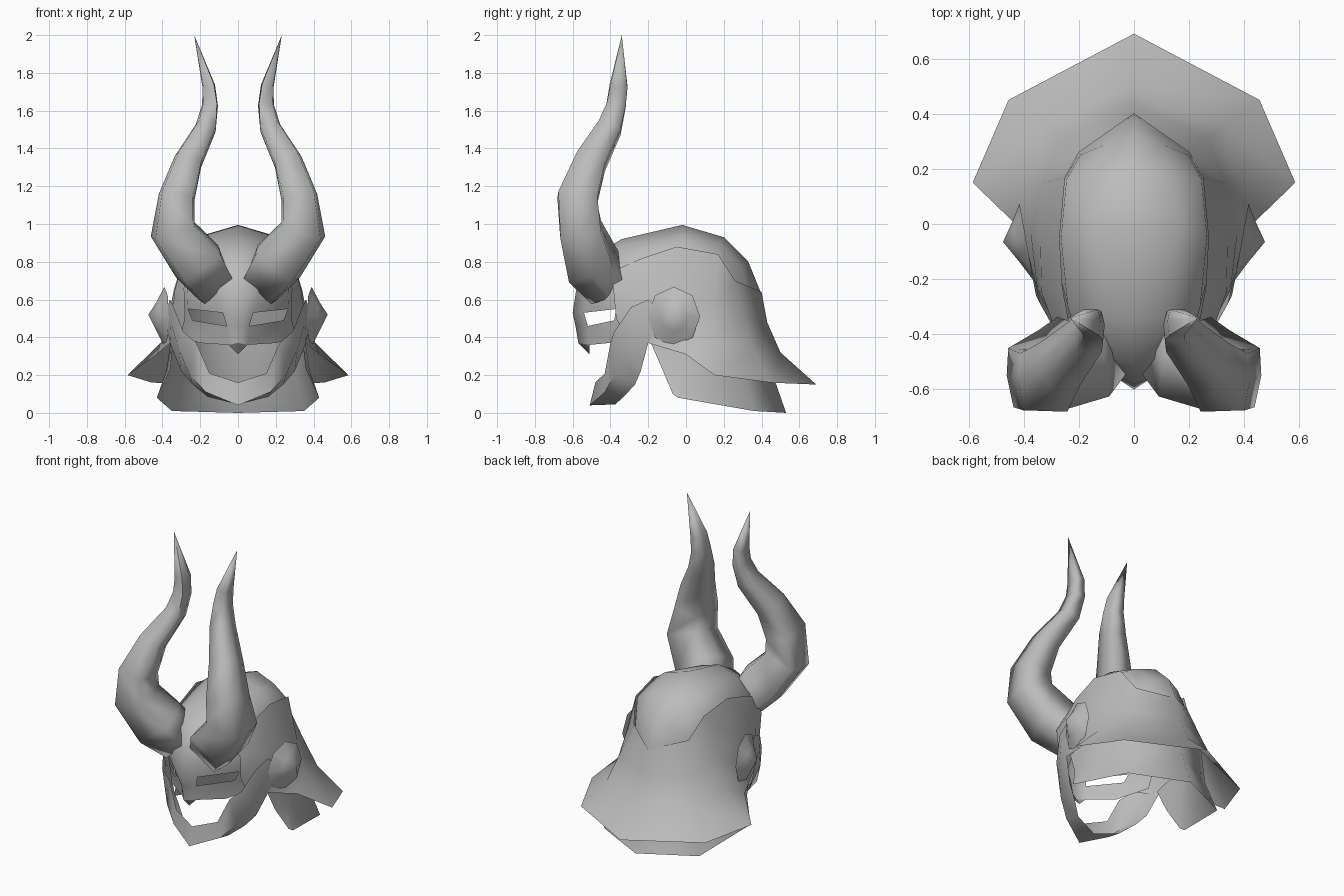
import bpy, bmesh, math
from mathutils import Vector

default_cube = bpy.data.objects.get("Cube")
if default_cube:
    bpy.data.objects.remove(default_cube, do_unlink=True)

# Single grey metal
metal = bpy.data.materials.new("grey metal")
metal.use_nodes = True
grey = (0.5, 0.5, 0.5, 1)
metal.diffuse_color = grey
metal.node_tree.nodes["Principled BSDF"].inputs["Base Color"].default_value = grey


def finish(name, bm, sharp_angle):
    """Turn a right-left half into a mirrored, smooth-shaded object."""
    mesh = bpy.data.meshes.new(name)
    bm.to_mesh(mesh)
    bm.free()
    mesh.materials.append(metal)
    part = bpy.data.objects.new(name, mesh)
    bpy.context.collection.objects.link(part)
    bpy.ops.object.select_all(action='DESELECT')
    part.select_set(True)
    bpy.context.view_layer.objects.active = part
    bpy.ops.object.shade_smooth_by_angle(angle=math.radians(sharp_angle))
    mirror = part.modifiers.new("Mirror", 'MIRROR')
    mirror.use_axis[0] = True
    mirror.merge_threshold = 0.001


def sheet(name, rows, holes=(), sharp_angle=60):
    """Skin a grid of points as a thin plate facing away from the head."""
    bm = bmesh.new()
    grid = [[bm.verts.new(point) for point in row] for row in rows]
    for r in range(len(grid) - 1):
        for c in range(len(grid[r]) - 1):
            if (r, c) not in holes:
                bm.faces.new((grid[r][c], grid[r][c + 1], grid[r + 1][c + 1], grid[r + 1][c]))
    bmesh.ops.remove_doubles(bm, verts=bm.verts[:], dist=0.0001)
    bmesh.ops.recalc_face_normals(bm, faces=bm.faces[:])
    bm.normal_update()
    middle = Vector((0, -0.05, 0.45))
    outward = sum(f.normal.dot(f.calc_center_median() - middle) * f.calc_area() for f in bm.faces)
    if outward < 0:
        bmesh.ops.reverse_faces(bm, faces=bm.faces[:])
    finish(name, bm, sharp_angle)


def loft(name, rings, tip, sharp_angle):
    """Join rings of points into a closed form that ends in a point."""
    bm = bmesh.new()
    loops = [[bm.verts.new(point) for point in ring] for ring in rings]
    sides = len(loops[0])
    apex = bm.verts.new(tip)
    bm.faces.new(loops[0])
    for i in range(sides):
        j = (i + 1) % sides
        for low, high in zip(loops, loops[1:]):
            bm.faces.new((low[i], low[j], high[j], high[i]))
        bm.faces.new((loops[-1][i], loops[-1][j], apex))
    bmesh.ops.recalc_face_normals(bm, faces=bm.faces[:])
    finish(name, bm, sharp_angle)


# Face mask rising from the cheeks, past open eye slits, into the domed cap
mask_rows = [
    [(0, -.57, .37), (.05, -.51, .36), (.2, -.41, .37), (.3, -.22, .4)],
    [(0, -.585, .46), (.06, -.52, .46), (.24, -.38, .49), (.31, -.2, .49)],
    [(0, -.6, .53), (.08, -.54, .53), (.265, -.37, .55), (.31, -.2, .55)],
    [(0, -.58, .66), (.12, -.52, .67), (.27, -.38, .67), (.3, -.2, .65)],
    [(0, -.51, .82), (.1, -.48, .8), (.21, -.4, .76), (.27, -.2, .75)],
]
cap_rows = [
    [(0, -.34, .92), (.13, -.34, .88), (.24, -.3, .8), (.28, -.14, .75)],
    [(0, -.02, .995), (.17, -.02, .945), (.265, -.05, .87), (.28, 0, .74)],
    [(0, .2, .93), (.14, .18, .89), (.245, .16, .83), (.255, .16, .7)],
    [(0, .33, .8), (.1, .29, .78), (.195, .25, .7), (.215, .23, .65)],
    [(0, .395, .64), (.1, .325, .65), (.195, .255, .66), (.21, .24, .62)],
    [(0, .4, .57), (.12, .33, .57), (.21, .27, .57), (.22, .25, .57)],
]
sheet("mask_and_cap", mask_rows + cap_rows, holes={(1, 1)})

# Pointed nose piece
sheet("nose_point", [
    [(0, -.57, .37), (.05, -.51, .36)],
    [(0, -.51, .31), (0, -.51, .31)],
])

# Flared outer shell, columns run from the back centre to the eye corner
sheet("outer_shell", [
    [(0, .4, .64), (.2, .26, .7), (.25, .17, .84), (.27, -.05, .88),
     (.26, -.23, .82), (.23, -.39, .75)],
    [(0, .43, .48), (.27, .31, .5), (.33, .15, .58), (.34, -.05, .65),
     (.335, -.25, .65), (.285, -.385, .66)],
    [(0, .5, .32), (.33, .36, .33), (.4, .14, .38), (.375, -.03, .47),
     (.35, -.24, .5), (.28, -.37, .5)],
    [(0, .69, .15), (.455, .45, .16), (.585, .15, .2), (.43, 0, .31),
     (.36, -.2, .37), (.3, -.33, .42)],
])

# Second neck plate, tucked up inside the shell
sheet("neck_guard", [
    [(0, .42, .46), (.27, .3, .45), (.345, .08, .46), (.34, -.19, .38)],
    [(0, .46, .2), (.3, .31, .2), (.38, -.02, .22), (.36, -.125, .23)],
    [(0, .53, 0), (.35, .36, .01), (.43, -.04, .08), (.42, -.07, .1)],
])

# Jaw strap from ear to chin: inner edge, front ridge, rear edge under the chin
sheet("jaw_strap", [
    [(.36, -.2, .6), (.34, -.29, .56), (.29, -.38, .43),
     (.22, -.4, .37), (.15, -.43, .21), (0, -.48, .16)],
    [(.375, -.16, .56), (.355, -.26, .48), (.315, -.33, .34),
     (.255, -.38, .2), (.17, -.43, .11), (0, -.51, .04)],
    [(.385, -.1, .5), (.36, -.2, .37), (.3, -.24, .22),
     (.24, -.27, .15), (.16, -.33, .085), (0, -.375, .045)],
])


# Octagonal ear bosses, tilted to follow the temples
def ear_ring(x, radius):
    ring = []
    for i in range(8):
        angle = math.tau * i / 8
        y = radius * math.cos(angle)
        ring.append((x + 0.18 * y, -0.065 + y, 0.51 + 1.13 * radius * math.sin(angle)))
    return ring


loft("ear_boss", [ear_ring(.39, .14), ear_ring(.43, .07)], (.475, -.065, .52), 35)

# Curved six-sided horns: centre, half width and half depth from brow to tip
horn_base = [(.03, -.545, .71), (.175, -.5, .575), (.22, -.4, .61),
             (.24, -.31, .67), (.1, -.32, .79), (.06, -.44, .77)]
horn_path = [((.215, -.505, .8), .14, .13), ((.345, -.56, .97), .122, .112),
             ((.325, -.575, 1.14), .096, .107), ((.265, -.505, 1.33), .076, .082),
             ((.17, -.405, 1.51), .056, .064), ((.148, -.37, 1.63), .042, .052),
             ((.155, -.357, 1.73), .034, .047)]
section = [(-.85, -1), (.85, -.95), (1, .1), (.9, 1), (-.75, 1), (-1, .1)]
horn_tip = Vector((.232, -.34, 2))
centres = [Vector(point) for point, width, depth in horn_path] + [horn_tip]
start = sum((Vector(point) for point in horn_base), Vector()) / len(horn_base)
horn_rings = [horn_base]
for before, here, after, (point, width, depth) in zip(
        [start] + centres, centres, centres[1:], horn_path):
    along = (after - before).normalized()
    across = Vector((0, 1, 0)).cross(along).normalized()
    back = along.cross(across)
    horn_rings.append([here + across * width * u + back * depth * v for u, v in section])
loft("horn", horn_rings, horn_tip, 85)
